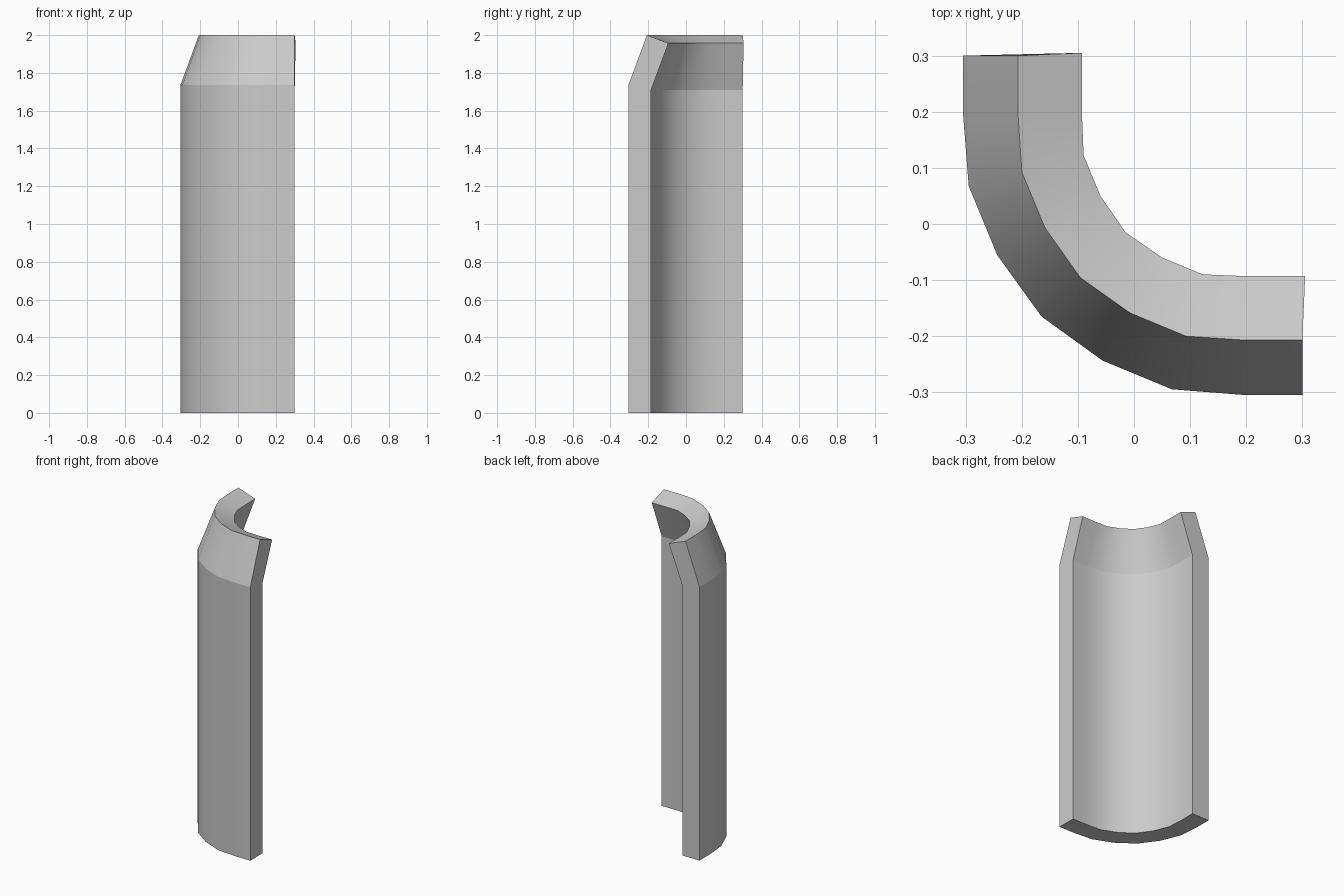
import bpy, bmesh
from math import radians, cos, sin

if "Cube" in bpy.data.objects:
    bpy.data.objects.remove(bpy.data.objects["Cube"])

# Cross-section of the wall: (radius from corner centre, height, end overshoot)
section = [(0.505, 0, 0.3), (0.505, 1.735, 0.3), (0.407, 2.0, 0.3),
           (0.293, 1.957, 0.305), (0.385, 1.71, 0.3), (0.385, 0, 0.3)]
# Slight bulge of the faceted arc at each 15 degree step
bulge = [0, 0.007, 0.007, 0.011, 0.007, 0.007, 0]
C = 0.2

bm = bmesh.new()


def station(fn):
    return [bm.verts.new(fn(*s)) for s in section]


# Straight end, quarter arc, straight end
rings = [station(lambda r, z, e: (C - r, e, z))]
for i, b in enumerate(bulge):
    a = radians(15 * i)
    rings.append(station(lambda r, z, e: (C - (r + b) * cos(a), C - (r + b) * sin(a), z)))
rings.append(station(lambda r, z, e: (e, C - r, z)))

n = len(section)
for p, q in zip(rings, rings[1:]):
    for k in range(n):
        m = (k + 1) % n
        bm.faces.new((p[k], p[m], q[m], q[k]))
caps = [bm.faces.new(rings[0]), bm.faces.new(rings[-1])]
bmesh.ops.recalc_face_normals(bm, faces=bm.faces)

# Smooth round the bend, sharp along the profile corners and end caps
for f in bm.faces:
    f.smooth = f not in caps
for p, q in zip(rings, rings[1:]):
    for u, v in zip(p, q):
        bm.edges.get((u, v)).smooth = False
for f in caps:
    for e in f.edges:
        e.smooth = False

mesh = bpy.data.meshes.new("curved_corner_wall")
bm.to_mesh(mesh)
bm.free()
bpy.context.collection.objects.link(bpy.data.objects.new("curved_corner_wall", mesh))
